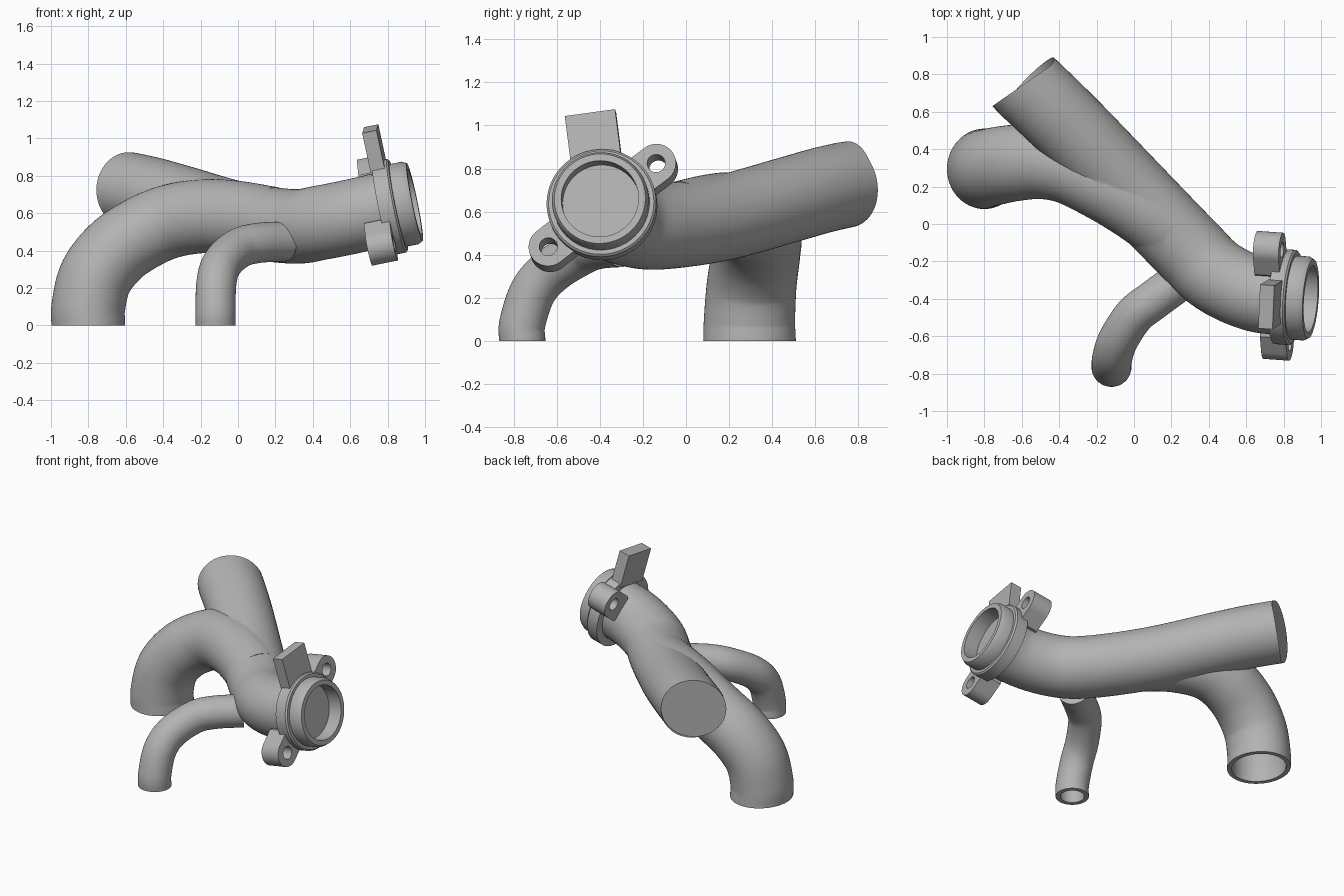
import bpy, bmesh
from math import sin, cos, pi, radians
from mathutils import Vector

if "Cube" in bpy.data.objects:
    bpy.data.objects.remove(bpy.data.objects["Cube"])

metal = bpy.data.materials.new("grey_metal")
metal.use_nodes = True
GREY = (0.45, 0.45, 0.45, 1)
metal.diffuse_color = GREY
metal.node_tree.nodes["Principled BSDF"].inputs["Base Color"].default_value = GREY

SIDES = 64

# Inlet frame: axis points out of the flange, across is level, up completes it
rim = Vector((0.945, -0.40, 0.66))
axis = Vector((0.977, -0.07, 0.2)).normalized()
across = Vector((0.07, 0.977, 0)).normalized()
up = axis.cross(across)


def inlet_point(t, angle, radius, sideways=0):
    out = across * cos(angle) + up * sin(angle)
    return rim + axis * t + out * radius + axis.cross(out) * sideways


def loft(name, rings, closed=False):
    """Skin a list of equal rings; cap the ends, or join last to first."""
    bm = bmesh.new()
    rows = [[bm.verts.new(p) for p in ring] for ring in rings]
    pairs = list(zip(rows, rows[1:]))
    if closed:
        pairs.append((rows[-1], rows[0]))
    else:
        bm.faces.new(rows[0])
        bm.faces.new(rows[-1])
    for a, b in pairs:
        for i in range(len(a)):
            j = (i + 1) % len(a)
            bm.faces.new((a[i], a[j], b[j], b[i]))
    bmesh.ops.recalc_face_normals(bm, faces=bm.faces)
    mesh = bpy.data.meshes.new(name)
    bm.to_mesh(mesh)
    bm.free()
    mesh.materials.append(metal)
    obj = bpy.data.objects.new(name, mesh)
    bpy.context.collection.objects.link(obj)
    return obj


def spline(points, steps=10):
    """Smooth curve through the points."""
    p = [Vector(q) for q in points]
    p = [2 * p[0] - p[1]] + p + [2 * p[-1] - p[-2]]
    path = []
    for a, b, c, d in zip(p, p[1:], p[2:], p[3:]):
        for k in range(steps):
            s = k / steps
            path.append(0.5 * (2 * b + (c - a) * s + (2 * a - 5 * b + 4 * c - d) * s * s
                               + (3 * b - a - 3 * c + d) * s ** 3))
    return path + [p[-2]]


def sweep(name, points, side, wide, tall, first=None, last=None, extend=(0, 0)):
    """Pipe along a path; wide = (start, end) side radii, extend = overshoot of the ends."""
    path = spline(points)
    n = len(path) - 1
    side = Vector(side)
    rings = []
    for i, c in enumerate(path):
        t = (path[min(i + 1, n)] - path[max(i - 1, 0)]).normalized()
        if i == 0 and first:
            t = Vector(first).normalized()
        if i == n and last:
            t = Vector(last).normalized()
        side = (side - t * side.dot(t)).normalized()
        other = t.cross(side)
        w = wide[0] + (wide[1] - wide[0]) * i / n
        ring = [c + side * w * cos(2 * pi * k / SIDES) + other * tall * sin(2 * pi * k / SIDES)
                for k in range(SIDES)]
        if i == 0 and extend[0]:
            rings.append([p - t * extend[0] for p in ring])
        rings.append(ring)
        if i == n and extend[1]:
            rings.append([p + t * extend[1] for p in ring])
    return loft(name, rings)


def combine(target, tool, operation):
    tool.hide_render = True
    mod = target.modifiers.new(operation.lower(), 'BOOLEAN')
    mod.operation = operation
    mod.solver = 'EXACT'
    mod.object = tool
    bpy.context.view_layer.objects.active = target
    bpy.ops.object.modifier_apply(modifier=mod.name)
    bpy.data.objects.remove(tool)


# Centrelines of the three pipes
main_path = [inlet_point(-0.1, 0, 0), (0.652, -0.375, 0.592), (0.445, -0.28, 0.55),
             (0.287, -0.13, 0.53), (0, 0.165, 0.57), (-0.3, 0.475, 0.655),
             (-0.45, 0.622, 0.697), (-0.585, 0.75, 0.727)]
branch_path = [(-0.8, 0.295, 0), (-0.8, 0.295, 0.1), (-0.76, 0.305, 0.26), (-0.65, 0.325, 0.4),
               (-0.5, 0.335, 0.5), (-0.35, 0.305, 0.56), (-0.17, 0.215, 0.585),
               (0, 0.11, 0.575), (0.18, -0.02, 0.545)]
small_path = [(-0.12, -0.76, 0), (-0.12, -0.76, 0.08), (-0.115, -0.71, 0.23),
              (-0.085, -0.62, 0.33), (0, -0.49, 0.41), (0.1, -0.41, 0.44), (0.25, -0.3, 0.45)]


def pipe_set(wall, over):
    end_cut = (-0.57, 0.82, 0)
    main = sweep("pipe_body", main_path, (0.07, 1, 0), (0.2 - wall, 0.21 - wall), 0.199 - wall,
                 first=-axis, last=end_cut, extend=(over, over))
    branch = sweep("branch_pipe", branch_path, (0, 1, 0), (0.215 - wall, 0.188 - wall),
                   0.197 - wall, first=(0, 0, 1), extend=(over, 0))
    small = sweep("small_pipe", small_path, (0, 1, 0), (0.107 - wall, 0.107 - wall),
                  0.107 - wall, first=(0, 0, 1), extend=(over, 0))
    return main, branch, small


# Hollow pipe junction
body, *others = pipe_set(0, 0)
for part in others:
    combine(body, part, 'UNION')
for bore in pipe_set(0.03, 0.06):
    combine(body, bore, 'DIFFERENCE')

# Flange and inlet collar, turned from one profile
profile = [(-0.18, 0.188), (-0.18, 0.255), (-0.1, 0.255), (-0.09, 0.245), (-0.09, 0.225),
           (-0.025, 0.225), (0, 0.212), (0, 0.18), (-0.11, 0.18)]
collar = loft("inlet_flange", [[inlet_point(t, 2 * pi * k / SIDES, r) for k in range(SIDES)]
                               for t, r in profile], closed=True)


# Bolt ears with holes
def ear(name, angle):
    centre, radius, hole, count = 0.317, 0.092, 0.042, 48
    outer, inner = [], []
    for k in range(count):
        a = 2 * pi * (k + 0.5) / count
        x, y = cos(a), sin(a)
        inner.append((centre + hole * x, hole * y))
        if x >= 0:
            outer.append((centre + radius * x, radius * y))
        else:
            # straight sides running back to the flange
            s = 1 / max(-x, abs(y))
            outer.append((centre + 0.122 * x * s, radius * y * s))
    rings = [[inlet_point(t, angle, r, s) for r, s in loop]
             for t, loop in ((-0.275, inner), (-0.275, outer), (-0.135, outer), (-0.135, inner))]
    return loft(name, rings, closed=True)


ears = [ear("upper_bolt_ear", radians(38)), ear("lower_bolt_ear", radians(219))]

# Upright tab on the flange
tab = loft("flange_tab", [[inlet_point(t, radians(98), r, s) for r, s in
                           ((0.2, -0.118), (0.435, -0.118), (0.435, 0.118), (0.2, 0.118))]
                          for t in (-0.19, -0.112)])

# Smooth shading with sharp edges kept
bpy.ops.object.select_all(action='DESELECT')
for obj in (body, collar, tab, *ears):
    obj.select_set(True)
bpy.context.view_layer.objects.active = body
bpy.ops.object.shade_smooth_by_angle(angle=radians(30))
